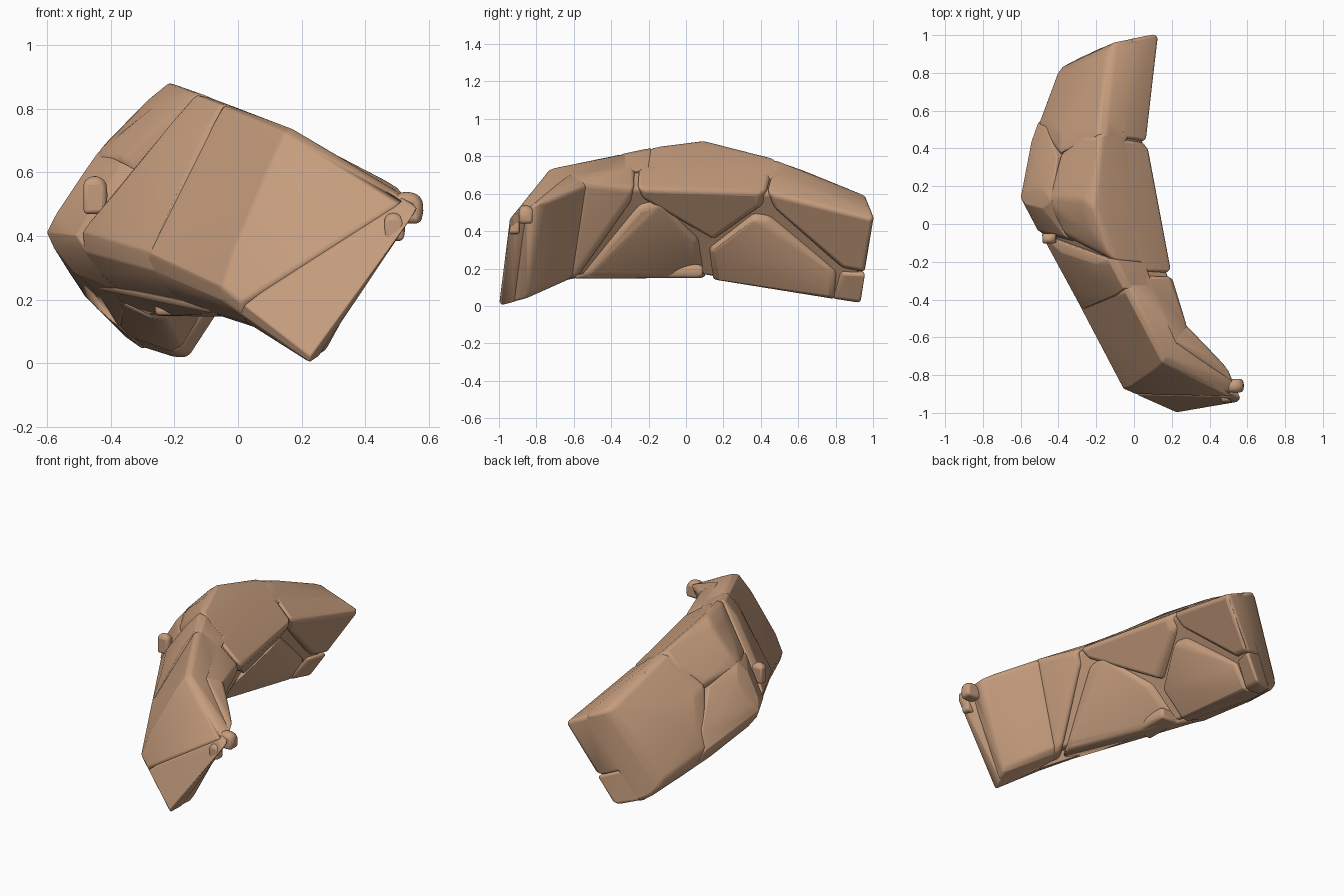
import bpy, bmesh
from mathutils import Vector

cube = bpy.data.objects.get("Cube")
if cube:
    bpy.data.objects.remove(cube)

# Sandstone colour
stone = bpy.data.materials.new("warm_sandstone")
stone.use_nodes = True
colour = (0.56, 0.335, 0.205, 1)
stone.diffuse_color = colour
bsdf = stone.node_tree.nodes["Principled BSDF"]
bsdf.inputs["Base Color"].default_value = colour
bsdf.inputs["Roughness"].default_value = 0.9

# Stations along the arc: outer low, outer high, inner high, inner low corners
stations = [[Vector(p) for p in row] for row in (
    ((.22, -1, .0), (.57, -.94, .48), (.5, -.76, .56), (.28, -.85, .04)),
    ((-.06, -.87, .22), (.16, -.72, .745), (.28, -.53, .66), (.08, -.6, .15)),
    ((-.385, -.25, .37), (-.1, -.22, .85), (.2, -.25, .63), (-.12, -.2, .16)),
    ((-.6, .13, .4), (-.2, .08, .89), (.14, .03, .61), (-.24, .1, .14)),
    ((-.54, .45, .31), (-.17, .5, .785), (.07, .45, .61), (-.25, .5, .08)),
    ((-.4, .82, .15), (-.12, .96, .6), (.135, 1.01, .47), (-.16, .94, .015)),
)]


def place(s, u, v):
    """Map arc position, width and depth to space, swelling the outer and under sides."""
    i = max(0, min(int(s), 4))
    a, t, r, b = [p.lerp(q, s - i) for p, q in zip(stations[i], stations[i + 1])]
    swell = 0.33 * max(0, min(s, 1))
    du = swell * max(0, v * (1 - v)) * (1 - u)
    dv = swell * max(0, u * (1 - u)) * (1 - v)
    u, v = u - du, v - dv
    return a.lerp(t, u).lerp(b.lerp(r, u), v)


def finish(name, bm, bevel):
    bmesh.ops.recalc_face_normals(bm, faces=bm.faces)
    mesh = bpy.data.meshes.new(name)
    bm.to_mesh(mesh)
    bm.free()
    mesh.materials.append(stone)
    obj = bpy.data.objects.new(name, mesh)
    bpy.context.collection.objects.link(obj)
    mod = obj.modifiers.new("worn_edges", "BEVEL")
    mod.width = bevel
    mod.segments = 3
    mod.limit_method = "ANGLE"
    mod.angle_limit = 0.3
    bpy.ops.object.select_all(action="DESELECT")
    obj.select_set(True)
    bpy.context.view_layer.objects.active = obj
    bpy.ops.object.shade_smooth_by_angle(angle=0.6)


def hull(name, points, bevel):
    bm = bmesh.new()
    for p in points:
        bm.verts.new(p)
    out = bmesh.ops.convex_hull(bm, input=bm.verts)
    junk = {g for g in out["geom_interior"] + out["geom_unused"]
            if isinstance(g, bmesh.types.BMVert)}
    bmesh.ops.delete(bm, geom=list(junk), context="VERTS")
    bmesh.ops.dissolve_limit(bm, angle_limit=0.12, verts=bm.verts, edges=bm.edges)
    finish(name, bm, bevel)


def block(name, outline, layers):
    """A stone: an outline on the wall, chamfered towards its exposed face."""
    cs = sum(p[0] for p in outline) / len(outline)
    cu = sum(p[1] for p in outline) / len(outline)
    pts = [place(cs + (s - cs) * k, cu + (u - cu) * k, v)
           for v, k in layers for s, u in outline]
    hull(name, pts, 0.022)


# Inner core that closes the joints
bm = bmesh.new()
rings = []
for i in range(6):
    s = min(max(i, 0.06), 4.94)
    rings.append([bm.verts.new(place(s, u, v))
                  for u, v in ((.03, .04), (.97, .04), (.97, .95), (.03, .95))])
for r, q in zip(rings, rings[1:]):
    for k in range(4):
        bm.faces.new((r[k], r[k - 1], q[k - 1], q[k]))
bm.faces.new(rings[0])
bm.faces.new(rings[-1])
finish("wall_core", bm, 0.02)

# Stones of the convex outer face
outer = {
    "front_foot": [(0, 0), (0, 1), (.12, 1), (.4, .42), (.78, 0)],
    "front_shoulder": [(.08, 1), (.4, .45), (.76, 0), (1, 0), (1.75, 0), (1.8, 1), (1, 1)],
    "middle": [(1.65, 0), (1.7, .8), (1.75, 1), (2, 1), (2.12, 1), (2.55, 0), (2, 0)],
    "crown": [(2.05, 1), (2.45, .45), (3, .42), (3.75, .5), (4, .8), (4, 1), (3, 1)],
    "belly": [(2.5, 0), (2.42, .48), (3, .52), (3.7, .5), (4.2, .2), (4.3, 0), (4, 0), (3, 0)],
    "back_end": [(3.9, 1), (3.68, .5), (4.15, .15), (4.2, 0), (5, 0), (5, 1), (4, 1)],
}
for name, outline in outer.items():
    block("outer_stone_" + name, outline,
          ((-.04, .5), (-.02, .92), (.09, 1), (.3, 1), (.55, 1)))

# Stones of the hollow inner face
inner = {
    "front_end": [(0, 0), (0, 1), (1.03, 1), (1, 0)],
    "front": [(.92, 0), (.95, 1), (1.9, 1), (1.85, .85), (1.05, 0)],
    "wedge": [(1.1, 0), (1.95, .8), (2.4, .88), (3, .45), (3, 0)],
    "keystone": [(1.95, 1), (2, .88), (2.45, .95), (3.2, .45), (3.9, .85), (3.95, 1), (3, 1)],
    "back_low": [(3.1, 0), (3.1, .35), (3.75, .75), (3.95, .75), (4.7, .3), (4.7, 0)],
    "back_high": [(3.95, 1), (4, .85), (4.75, .35), (5, .35), (5, 1)],
    "back_chip": [(4.66, 0), (4.72, .32), (5, .36), (5, 0)],
}
for name, outline in inner.items():
    block("inner_stone_" + name, outline, ((.45, 1), (.92, 1), (1.02, .92)))


# Small worn chips lodged on the edges
def chip(name, centre, size):
    c = Vector(centre)
    pts = [c + Vector((x * size[0], y * size[1], z * size[2]))
           for x in (-1, 1) for y in (-.8, 1) for z in (-1, .7)]
    pts += [c + Vector((0, 0, size[2] * 1.1)), c + Vector((size[0] * 1.2, 0, 0))]
    hull(name, pts, 0.025)


chip("front_knob", (.53, -.86, .49), (.045, .04, .05))
chip("front_small_knob", (.49, -.92, .43), (.03, .03, .045))
chip("outer_joint_chip", (-.45, -.08, .53), (.035, .03, .06))
chip("under_chip", (-.2, -.05, .19), (.06, .14, .04))
